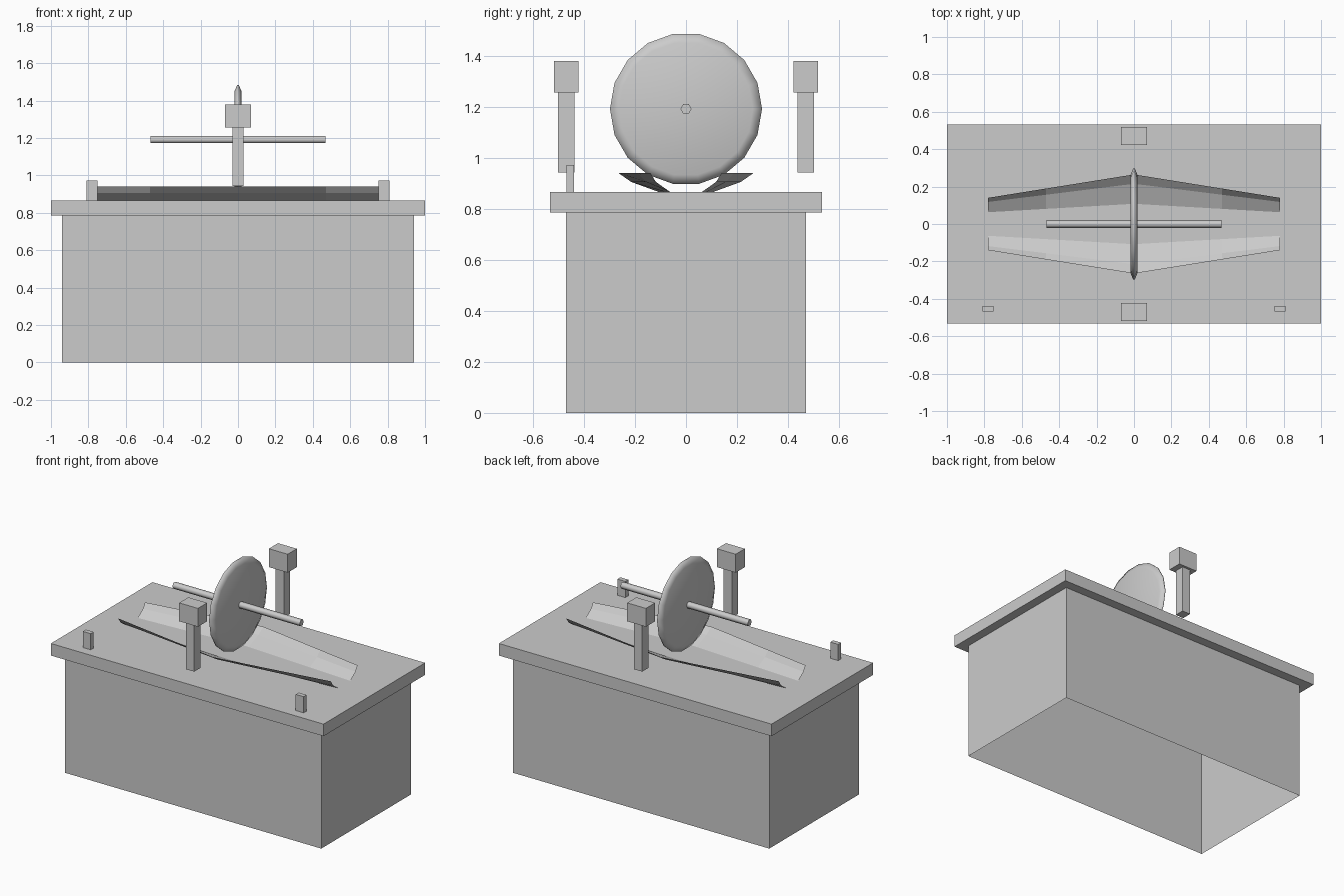
import bpy, bmesh, math
from mathutils import Matrix

if "Cube" in bpy.data.objects:
    bpy.data.objects.remove(bpy.data.objects["Cube"])


def add_object(name, bm, smooth=None):
    mesh = bpy.data.meshes.new(name)
    bm.to_mesh(mesh)
    bm.free()
    ob = bpy.data.objects.new(name, mesh)
    bpy.context.collection.objects.link(ob)
    if smooth:
        bpy.ops.object.select_all(action='DESELECT')
        ob.select_set(True)
        bpy.context.view_layer.objects.active = ob
        bpy.ops.object.shade_smooth_by_angle(angle=math.radians(smooth))
    return ob


def box(name, x, y, z, open_ends=False):
    """Box from (min, max) ranges; open_ends removes top and bottom."""
    bm = bmesh.new()
    bmesh.ops.create_cube(bm, size=1)
    for v in bm.verts:
        v.co = [r[0] if c < 0 else r[1] for c, r in zip(v.co, (x, y, z))]
    if open_ends:
        bm.normal_update()
        caps = [f for f in bm.faces if abs(f.normal.z) > 0.9]
        bmesh.ops.delete(bm, geom=caps, context='FACES_ONLY')
    return add_object(name, bm)


def turned(name, profile, sides, z, smooth):
    """Solid turned about the x axis from (x, radius) rings, capped at both ends."""
    bm = bmesh.new()
    rings = []
    for x, r in profile:
        rings.append([bm.verts.new((x, r * math.cos(a), z + r * math.sin(a)))
                      for a in (2 * math.pi * i / sides for i in range(sides))])
    for a, b in zip(rings, rings[1:]):
        for i in range(sides):
            j = (i + 1) % sides
            bm.faces.new((a[i], a[j], b[j], b[i]))
    bm.faces.new(rings[0])
    bm.faces.new(rings[-1])
    bmesh.ops.recalc_face_normals(bm, faces=bm.faces)
    return add_object(name, bm, smooth)


def trough_wall(name, side):
    """Splayed wall, wide in the middle and narrow at the ends."""
    bm = bmesh.new()
    end = ((0.063, 0.866), (0.118, 0.905), (0.14, 0.94))
    mid = ((0.108, 0.866), (0.215, 0.905), (0.265, 0.94))
    rows = []
    for x in (-0.78, -0.47, 0, 0.47, 0.78):
        t = 1 - abs(x) / 0.78
        rows.append([bm.verts.new((x, side * (e[0] + (m[0] - e[0]) * t), e[1]))
                     for e, m in zip(end, mid)])
    for a, b in zip(rows, rows[1:]):
        for i in range(2):
            f = (a[i], b[i], b[i + 1], a[i + 1])
            bm.faces.new(f if side > 0 else f[::-1])
    return add_object(name, bm)


# Cabinet (open underneath) and worktop
box("cabinet", (-0.94, 0.94), (-0.47, 0.47), (0, 0.786), open_ends=True)
box("worktop", (-1, 1), (-0.532, 0.532), (0.785, 0.865))

# Wheel with a tapered rim on a six-sided axle
turned("wheel", [(-0.019, 0.262), (-0.004, 0.298), (0.004, 0.298), (0.019, 0.262)], 18, 1.191, 70)
turned("axle", [(-0.467, 0.0216), (0.467, 0.0216)], 6, 1.191, 65)

# Trough walls and headed posts, front and back
for label, s in (("front", -1), ("back", 1)):
    trough_wall(label + "_trough_wall", s)
    box(label + "_post", (-0.03, 0.03), sorted((s * 0.437, s * 0.502)), (0.942, 1.256))
    box(label + "_post_head", (-0.069, 0.069), sorted((s * 0.422, s * 0.518)), (1.256, 1.378))

# Short pegs on the front edge
for label, s in (("left", -1), ("right", 1)):
    box(label + "_peg", sorted((s * 0.752, s * 0.81)), (-0.469, -0.438), (0.865, 0.972))
